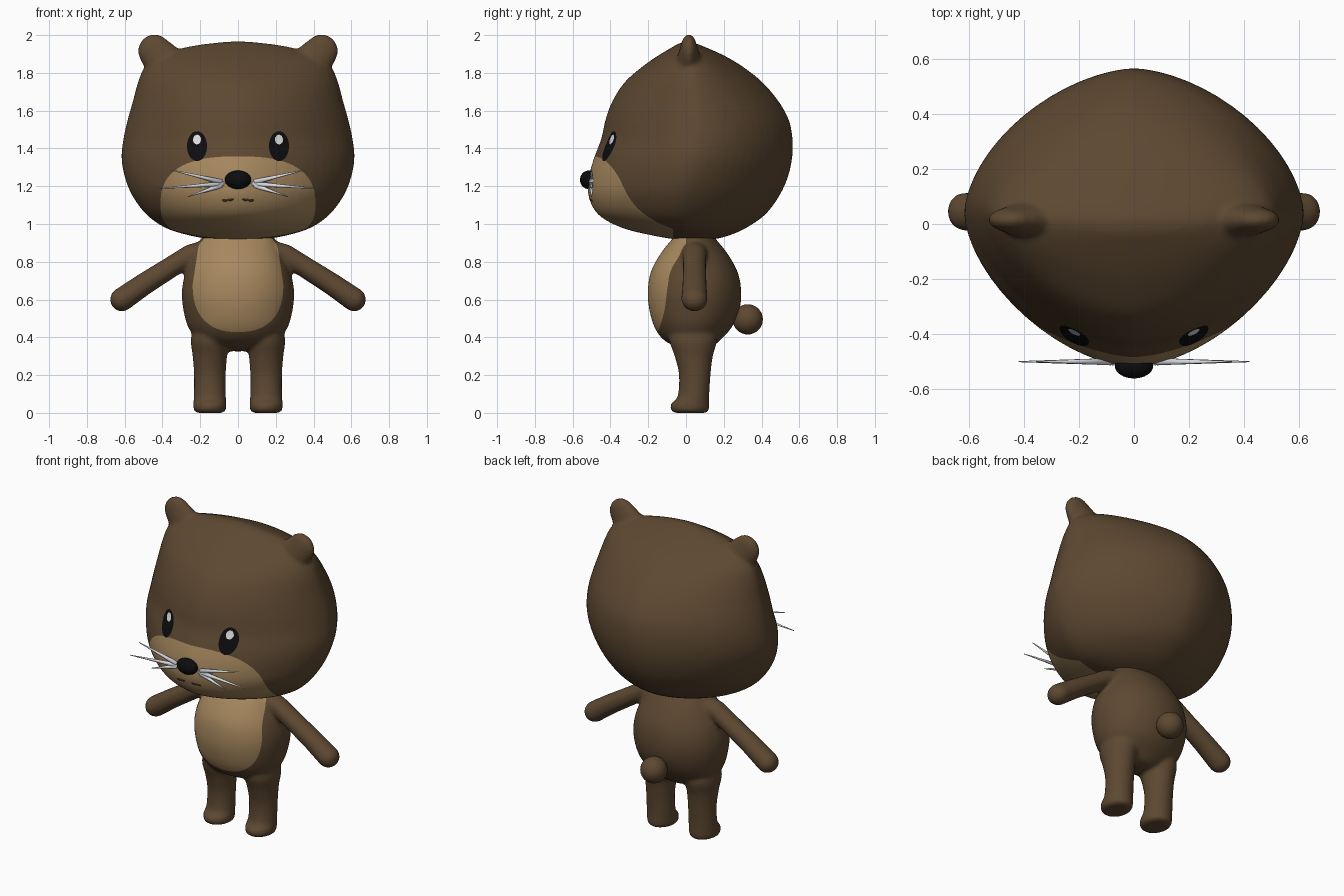
import bpy, bmesh, math
from mathutils import Vector, Matrix

if "Cube" in bpy.data.objects:
    bpy.data.objects.remove(bpy.data.objects["Cube"])


def material(name, rgb):
    m = bpy.data.materials.new(name)
    m.diffuse_color = (*rgb, 1)
    m.use_nodes = True
    m.node_tree.nodes["Principled BSDF"].inputs["Base Color"].default_value = m.diffuse_color
    return m


BROWN = material("brown fur", (0.110, 0.065, 0.031))
TAN = material("tan fur", (0.385, 0.245, 0.112))
BLACK = material("black", (0.004, 0.004, 0.005))
WHITE = material("eye shine white", (0.75, 0.75, 0.75))
GREY = material("whisker grey", (0.70, 0.72, 0.76))
DARK = material("mouth brown", (0.055, 0.031, 0.016))


def catmull(rows, steps):
    out = []
    for i in range(len(rows) - 1):
        p = [rows[max(0, min(len(rows) - 1, i + k))] for k in (-1, 0, 1, 2)]
        for s in range(steps):
            t = s / steps
            out.append([0.5 * (2 * b + (c - a) * t + (2 * a - 5 * b + 4 * c - d) * t * t
                               + (3 * b - a - 3 * c + d) * t ** 3) for a, b, c, d in zip(*p)])
    return out + [list(rows[-1])]


def loft(bm, rows, power=2.0, cx=0.0, seg=64):
    """Stack of superellipse rings; each row is z, half width, front y, back y."""
    rings = []
    for z, w, yf, yb in catmull(rows, 4):
        w, c, d = max(w, 0.0005), (yf + yb) / 2, max((yb - yf) / 2, 0.0005)
        ring = []
        for k in range(seg):
            a = 2 * math.pi * k / seg
            ca, sa = math.cos(a), math.sin(a)
            x = math.copysign(abs(ca) ** (2 / power), ca) * w
            y = math.copysign(abs(sa) ** (2 / power), sa) * d
            ring.append(bm.verts.new((cx + x, c + y, z)))
        rings.append(ring)
    for r0, r1 in zip(rings, rings[1:]):
        for k in range(seg):
            j = (k + 1) % seg
            bm.faces.new((r0[k], r0[j], r1[j], r1[k]))
    bm.faces.new(rings[0][::-1])
    bm.faces.new(rings[-1])


def hull(bm, *blobs):
    """Convex skin around ellipsoids given as (centre, radii)."""
    verts = []
    for c, r in blobs:
        for i in range(1, 16):
            t = math.pi * i / 16
            for k in range(24):
                a = 2 * math.pi * k / 24
                verts.append(bm.verts.new((c[0] + r[0] * math.sin(t) * math.cos(a),
                                           c[1] + r[1] * math.sin(t) * math.sin(a),
                                           c[2] + r[2] * math.cos(t))))
    bmesh.ops.convex_hull(bm, input=verts)
    bmesh.ops.delete(bm, geom=[v for v in verts if v.is_valid and not v.link_faces], context='VERTS')


def finish(bm, name, *mats):
    bmesh.ops.recalc_face_normals(bm, faces=bm.faces)
    for f in bm.faces:
        f.smooth = True
    me = bpy.data.meshes.new(name)
    bm.to_mesh(me)
    bm.free()
    for m in mats:
        me.materials.append(m)
    ob = bpy.data.objects.new(name, me)
    bpy.context.collection.objects.link(ob)
    return ob


def fuse(ob, voxel, smooth):
    """Melt overlapping pieces into one soft skin."""
    m = ob.modifiers.new("fuse", 'REMESH')
    m.mode, m.voxel_size = 'VOXEL', voxel
    m = ob.modifiers.new("soften", 'SMOOTH')
    m.factor, m.iterations = 0.5, smooth
    dg = bpy.context.evaluated_depsgraph_get()
    me = bpy.data.meshes.new_from_object(ob.evaluated_get(dg))
    mats = list(ob.data.materials)
    ob.modifiers.clear()
    ob.data = me
    me.materials.clear()
    for m in mats:
        me.materials.append(m)


def paint(ob, rules):
    """Cut the skin along each rule's zero line and colour the inside."""
    bm = bmesh.new()
    bm.from_mesh(ob.data)
    for f in bm.faces:
        f.material_index, f.smooth = 0, True
    for index, rule in rules:
        cuts = []
        for e in list(bm.edges):
            a, b = rule(e.verts[0].co), rule(e.verts[1].co)
            if a * b < 0:
                cuts.append(bmesh.utils.edge_split(e, e.verts[0], a / (a - b))[1])
        bmesh.ops.connect_verts(bm, verts=cuts)
        for f in bm.faces:
            if rule(f.calc_center_median()) < 0:
                f.material_index = index
    bm.to_mesh(ob.data)
    bm.free()


def oval(cx, cz, rx, top, bottom, n, ymax):
    def rule(p):
        u, v = abs(abs(p.x) - cx) / rx, p.z - cz
        v = v / top if v > 0 else -v / bottom
        return max((u ** n + v ** n) ** (1 / n) - 1, p.y - ymax)
    return rule


# head with ears
bm = bmesh.new()
loft(bm, [(.912, 0, .05, .05), (.918, .13, -.05, .14), (.94, .26, -.18, .23), (.98, .385, -.34, .32),
          (1.05, .485, -.465, .42), (1.15, .56, -.517, .495), (1.25, .6, -.514, .54),
          (1.35, .617, -.487, .562), (1.45, .607, -.449, .564), (1.55, .585, -.427, .545),
          (1.65, .557, -.39, .49), (1.75, .53, -.325, .405), (1.83, .495, -.235, .305),
          (1.89, .42, -.15, .205), (1.935, .28, -.075, .105), (1.957, .14, -.035, .05),
          (1.969, 0, .01, .01)], power=1.67)
for s in (1, -1):
    hull(bm, ((s * .442, .015, 1.915), (.088, .045, .09)), ((s * .37, .015, 1.84), (.12, .07, .09)))
head = finish(bm, "head", BROWN, TAN, BLACK, WHITE)
fuse(head, 0.0125, 5)
paint(head, [(1, oval(0, 1.1, .41, .258, .2, 2.6, -.07)),
             (2, oval(.217, 1.412, .053, .079, .079, 2, -.2)),
             (3, oval(.217, 1.447, .022, .026, .026, 2, -.2))])

# body with arms and legs
bm = bmesh.new()
loft(bm, [(.325, 0, .06, .06), (.335, .1, -.01, .12), (.38, .2, -.11, .175), (.45, .262, -.165, .24),
          (.55, .29, -.195, .284), (.65, .297, -.202, .292), (.75, .275, -.185, .272),
          (.85, .23, -.13, .215), (.93, .19, -.065, .15), (1.0, .13, -.01, .1), (1.02, 0, .045, .045)])
arm = [(.15, .85, .07), (.25, .835, .058), (.35, .775, .056), (.5, .68, .059), (.615, .6, .063)]
for s in (1, -1):
    loft(bm, [(0, 0, .03, .03), (.001, .068, -.062, .107), (.018, .086, -.08, .122), (.05, .088, -.08, .124),
              (.085, .085, -.045, .123), (.2, .084, -.037, .13), (.3, .091, -.06, .142),
              (.4, .1, -.09, .165), (.5, .06, -.05, .12)], cx=s * .149, seg=40)
    for (x0, z0, r0), (x1, z1, r1) in zip(arm, arm[1:]):
        hull(bm, ((s * x0, .045, z0), (r0, r0 * 1.1, r0)), ((s * x1, .045, z1), (r1, r1 * 1.1, r1)))
body = finish(bm, "body", BROWN, TAN)
fuse(body, 0.0115, 7)


def belly(p):
    if p.z < .68:
        return oval(0, .68, .24, 1, .252, 2.4, 0)(p)
    return max(abs(p.x) / (.24 - (p.z - .68) * .15) - 1, p.y - 0.0)


paint(body, [(1, belly)])


def ball(name, centre, radii, mat):
    bm = bmesh.new()
    bmesh.ops.create_uvsphere(bm, u_segments=32, v_segments=16, radius=1,
                              matrix=Matrix.Translation(centre) @ Matrix.Diagonal((*radii, 1)))
    return finish(bm, name, mat)


ball("tail", (0, .327, .495), (.08, .08, .08), BROWN)
ball("nose", (0, -.515, 1.234), (.07, .046, .049), BLACK)


def rod(bm, a, b, r0, r1):
    a, b = Vector(a), Vector(b)
    turn = (b - a).to_track_quat('Z', 'Y').to_matrix().to_4x4()
    bmesh.ops.create_cone(bm, cap_ends=True, segments=10, radius1=r0, radius2=r1, depth=(b - a).length,
                          matrix=Matrix.Translation((a + b) / 2) @ turn)


# mouth
bm = bmesh.new()
rod(bm, (0, -.507, 1.2), (0, -.507, 1.15), .007, .009)
for s in (1, -1):
    path = [(0, -.507, 1.155), (s * .03, -.504, 1.13), (s * .08, -.495, 1.124)]
    for a, b in zip(path, path[1:]):
        rod(bm, a, b, .007, .006)
finish(bm, "mouth", DARK)

# whiskers
bm = bmesh.new()
for s in (1, -1):
    for x0, z0, x1, z1 in ((.085, 1.222, .355, 1.287), (.075, 1.213, .42, 1.188), (.085, 1.205, .265, 1.145)):
        rod(bm, (s * x0, -.5, z0), (s * x1, -.5, z1), .014, .002)
finish(bm, "whiskers", GREY)
